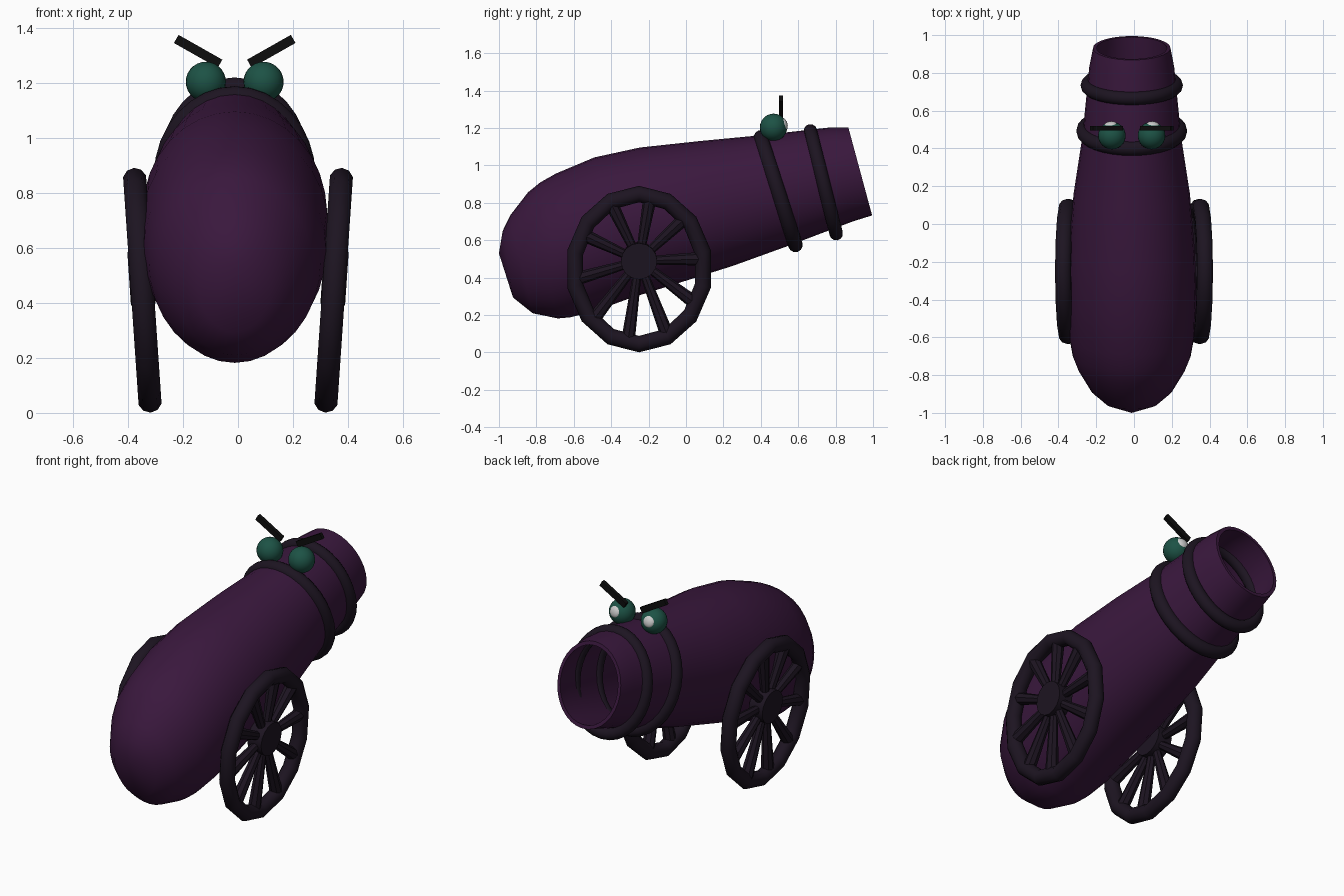
import bpy, bmesh, math
from mathutils import Vector, Matrix

if "Cube" in bpy.data.objects:
    bpy.data.objects.remove(bpy.data.objects["Cube"])

CX = -0.012  # barrel sits a hair off centre


def material(name, rgb):
    m = bpy.data.materials.new(name)
    m.diffuse_color = (*rgb, 1)
    m.use_nodes = True
    m.node_tree.nodes["Principled BSDF"].inputs["Base Color"].default_value = m.diffuse_color
    return m


PURPLE = material("purple_paint", (0.042, 0.009, 0.047))
IRON = material("dark_iron", (0.012, 0.007, 0.015))
GREEN = material("green_eye", (0.012, 0.085, 0.06))
WHITE = material("white", (0.8, 0.8, 0.8))
BLACK = material("black", (0.004, 0.004, 0.004))


def finish(bm, name, mat, smooth=40):
    bmesh.ops.recalc_face_normals(bm, faces=bm.faces)
    me = bpy.data.meshes.new(name)
    bm.to_mesh(me)
    bm.free()
    me.materials.append(mat)
    ob = bpy.data.objects.new(name, me)
    bpy.context.collection.objects.link(ob)
    if smooth:
        bpy.context.view_layer.objects.active = ob
        ob.select_set(True)
        bpy.ops.object.shade_smooth_by_angle(angle=math.radians(smooth))
        ob.select_set(False)
    return ob


def bridge(bm, a, b):
    n = len(a)
    for i in range(n):
        bm.faces.new((a[i], a[(i + 1) % n], b[(i + 1) % n], b[i]))


def tube(bm, c, u, v, r, n, m):
    """Closed round tube along the ellipse c + u cos + v sin."""
    c, u, v = Vector(c), Vector(u), Vector(v)
    axis = u.cross(v).normalized()
    rings = []
    for i in range(n):
        a = 2 * math.pi * i / n
        p = u * math.cos(a) + v * math.sin(a)
        rad = p.normalized()
        rings.append([bm.verts.new(c + p + r * (rad * math.cos(t) + axis * math.sin(t)))
                      for t in (2 * math.pi * j / m for j in range(m))])
    for i in range(n):
        bridge(bm, rings[i], rings[(i + 1) % n])


def rod(bm, p, q, r1, r2, sides):
    p, q = Vector(p), Vector(q)
    d = q - p
    rot = d.to_track_quat('Z', 'Y').to_matrix().to_4x4()
    bmesh.ops.create_cone(bm, cap_ends=True, segments=sides, radius1=r1, radius2=r2,
                          depth=d.length, matrix=Matrix.Translation((p + q) / 2) @ rot)


# Barrel: lofted ellipses given as top y,z / bottom y,z / half width
SECTIONS = [
    (-0.98, 0.65, -0.925, 0.294, 0.135),
    (-0.94, 0.733, -0.82, 0.21, 0.215),
    (-0.845, 0.856, -0.685, 0.182, 0.285),
    (-0.78, 0.909, -0.62, 0.188, 0.312),
    (-0.695, 0.957, -0.49, 0.22, 0.332),
    (-0.49, 1.043, -0.30, 0.29, 0.342),
    (-0.246, 1.096, -0.06, 0.365, 0.335),
    (0.07, 1.13, 0.25, 0.463, 0.308),
    (0.385, 1.16, 0.53, 0.564, 0.262),
    (0.77, 1.203, 0.89, 0.70, 0.225),
    (0.868, 1.203, 0.995, 0.733, 0.205),
]


def section(bm, s, k=1.0, n=32):
    top, bot = Vector((CX, s[0], s[1])), Vector((CX, s[2], s[3]))
    mid, up = (top + bot) / 2, (top - bot) / 2
    side = Vector((s[4], 0, 0))
    return [bm.verts.new(mid + k * (side * math.cos(a) + up * math.sin(a)))
            for a in (2 * math.pi * i / n for i in range(n))]


bm = bmesh.new()
rings = [section(bm, s) for s in SECTIONS]
rings += [section(bm, s, 0.91) for s in (SECTIONS[10], SECTIONS[9], SECTIONS[8], SECTIONS[7])]  # bore
for a, b in zip(rings, rings[1:]):
    bridge(bm, a, b)
bm.faces.new(rings[-1])
pole = bm.verts.new((CX, -1.0, 0.53))
for i in range(32):
    bm.faces.new((pole, rings[0][(i + 1) % 32], rings[0][i]))
finish(bm, "barrel", PURPLE, 50)

# Iron bands round the barrel
for name, top, bot, hw, r in (("rear_band", (0.40, 1.15), (0.585, 0.575), 0.255, 0.039),
                              ("muzzle_band", (0.665, 1.185), (0.803, 0.635), 0.235, 0.036)):
    t, b = Vector((CX, *top)), Vector((CX, *bot))
    bm = bmesh.new()
    tube(bm, (t + b) / 2, (hw, 0, 0), (t - b) / 2, r, 32, 12)
    finish(bm, name, IRON, 60)

# Wheels: oval rim, off-centre hub, tapered spokes, leaning outward at the top
RY, RZ = 0.35, 0.402
for side, label in ((1, "right"), (-1, "left")):
    bm = bmesh.new()
    tube(bm, (0, 0, 0), (0, 0, RZ), (0, RY, 0), 0.044, 14, 10)
    hub = Vector((0, 0, 0.045))
    rod(bm, hub - Vector((0.045, 0, 0)), hub + Vector((0.045, 0, 0)), 0.097, 0.097, 16)
    for i in range(10):
        a = math.radians(8 + 36 * i)
        rod(bm, hub, (0, RY * math.cos(a), RZ * math.sin(a)), 0.02, 0.037, 8)
    lean = Matrix.Rotation(side * math.radians(3.9), 4, 'Y')
    bm.transform(Matrix.Translation((side * 0.348, -0.251, 0.446)) @ lean)
    finish(bm, label + "_wheel", IRON, 40)

# Eyes with white spots, and slanted brows
for side, label in ((1, "right"), (-1, "left")):
    eye = Vector((CX + side * 0.105, 0.468, 1.204))
    bm = bmesh.new()
    bmesh.ops.create_uvsphere(bm, u_segments=24, v_segments=14, radius=0.073,
                              matrix=Matrix.Translation(eye))
    finish(bm, label + "_eye", GREEN, 60)

    d = Vector((side * 0.12, 1, 0.3)).normalized()
    bm = bmesh.new()
    bmesh.ops.create_uvsphere(
        bm, u_segments=16, v_segments=8, radius=0.034,
        matrix=Matrix.Translation(eye + d * 0.06) @ d.to_track_quat('Z', 'Y').to_matrix().to_4x4()
        @ Matrix.Diagonal((1, 1, 0.5, 1)))
    finish(bm, label + "_pupil", WHITE, 60)

    bm = bmesh.new()
    bmesh.ops.create_cube(
        bm, size=1, matrix=Matrix.Translation((CX + side * 0.133, 0.507, 1.315))
        @ Matrix.Rotation(-side * math.radians(29.5), 4, 'Y')
        @ Matrix.Diagonal((0.183, 0.022, 0.034, 1)))
    finish(bm, label + "_brow", BLACK, 0)
